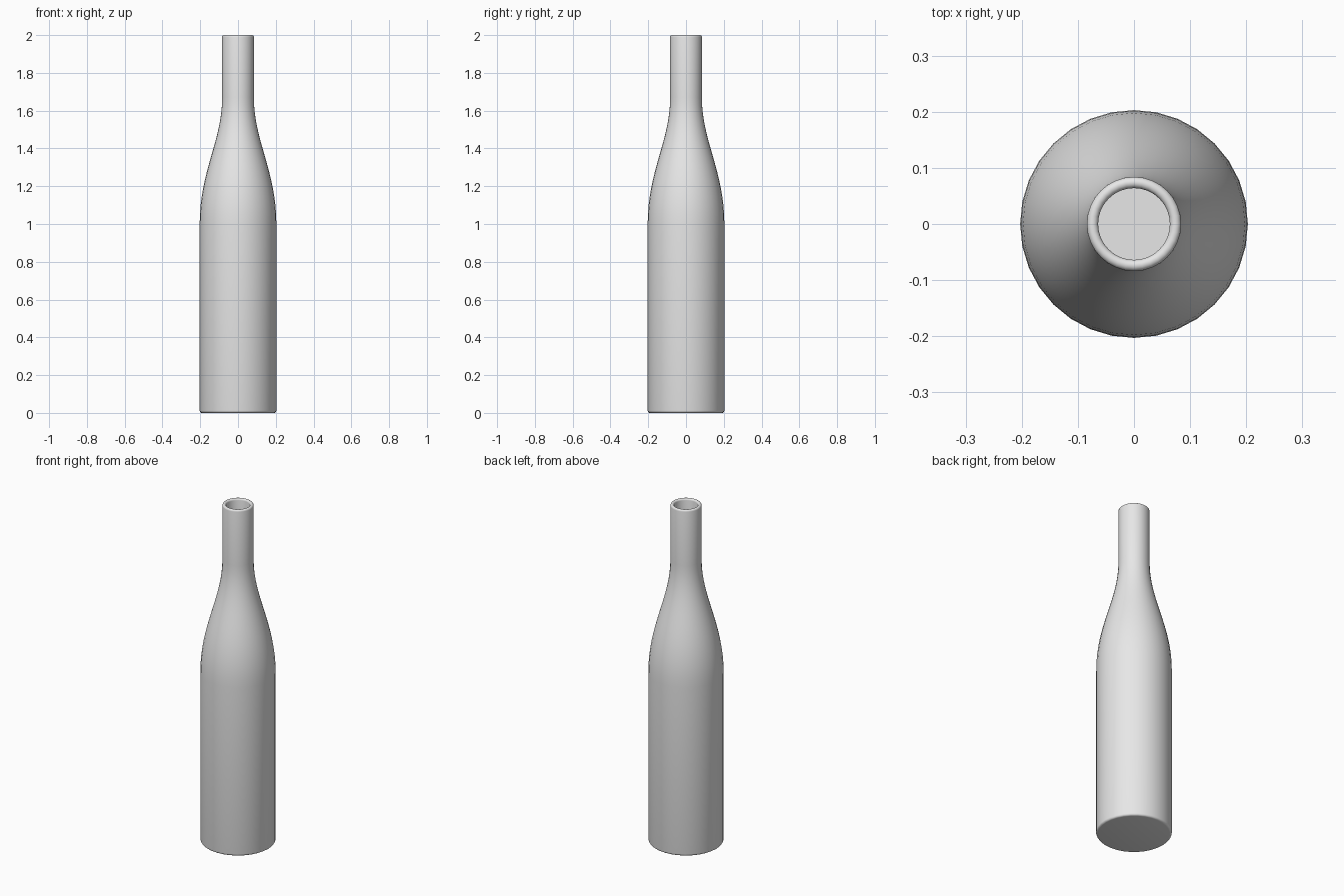
import bpy, bmesh, math
from mathutils import Vector
from mathutils.geometry import interpolate_bezier

cube = bpy.data.objects.get("Cube")
if cube:
    bpy.data.objects.remove(cube, do_unlink=True)

SEGMENTS = 32
BODY_R, NECK_R, WALL, HEIGHT = 0.203, 0.084, 0.02, 2.0


def arc(cx, cz, radius, start, end, steps):
    """Points along an arc in the profile plane, angles in degrees."""
    angles = [math.radians(start + (end - start) * i / steps) for i in range(steps + 1)]
    return [(cx + radius * math.cos(a), cz + radius * math.sin(a)) for a in angles]


def shoulder(inset):
    """S-curve running from the body up to the neck."""
    low, high = BODY_R - inset, NECK_R - inset
    knots = [Vector((low, 1.0)), Vector((low, 1.28)), Vector((high, 1.44)), Vector((high, 1.67))]
    return [tuple(p) for p in interpolate_bezier(*knots, 17)]


# Outer wall, rounded lip, then the hollow inside down to the floor
lip = WALL / 2
profile = [(0, 0)]
profile += arc(BODY_R - 0.012, 0.012, 0.012, -90, 0, 4)
profile += shoulder(0)
profile += arc(NECK_R - lip, HEIGHT - lip, lip, 0, 180, 8)
profile += reversed(shoulder(WALL))
profile += [(BODY_R - WALL, WALL), (0, WALL)]

# Spin the profile around the vertical axis
bm = bmesh.new()
verts = [bm.verts.new((r, 0, z)) for r, z in profile]
edges = [bm.edges.new(pair) for pair in zip(verts, verts[1:])]
bmesh.ops.spin(bm, geom=verts + edges, cent=(0, 0, 0), axis=(0, 0, 1),
               angle=math.tau, steps=SEGMENTS, use_duplicate=False)
bmesh.ops.remove_doubles(bm, verts=bm.verts, dist=0.0001)
bmesh.ops.recalc_face_normals(bm, faces=bm.faces)

mesh = bpy.data.meshes.new("bottle")
bm.to_mesh(mesh)
bm.free()
bottle = bpy.data.objects.new("bottle", mesh)
bpy.context.collection.objects.link(bottle)

# Plain grey material
grey = bpy.data.materials.new("light grey")
grey.use_nodes = True
colour = (0.8, 0.8, 0.8, 1)
grey.diffuse_color = colour
grey.node_tree.nodes["Principled BSDF"].inputs["Base Color"].default_value = colour
mesh.materials.append(grey)

# Smooth walls with a crisp inner floor edge
bpy.context.view_layer.objects.active = bottle
bottle.select_set(True)
bpy.ops.object.shade_smooth_by_angle(angle=math.radians(40))
